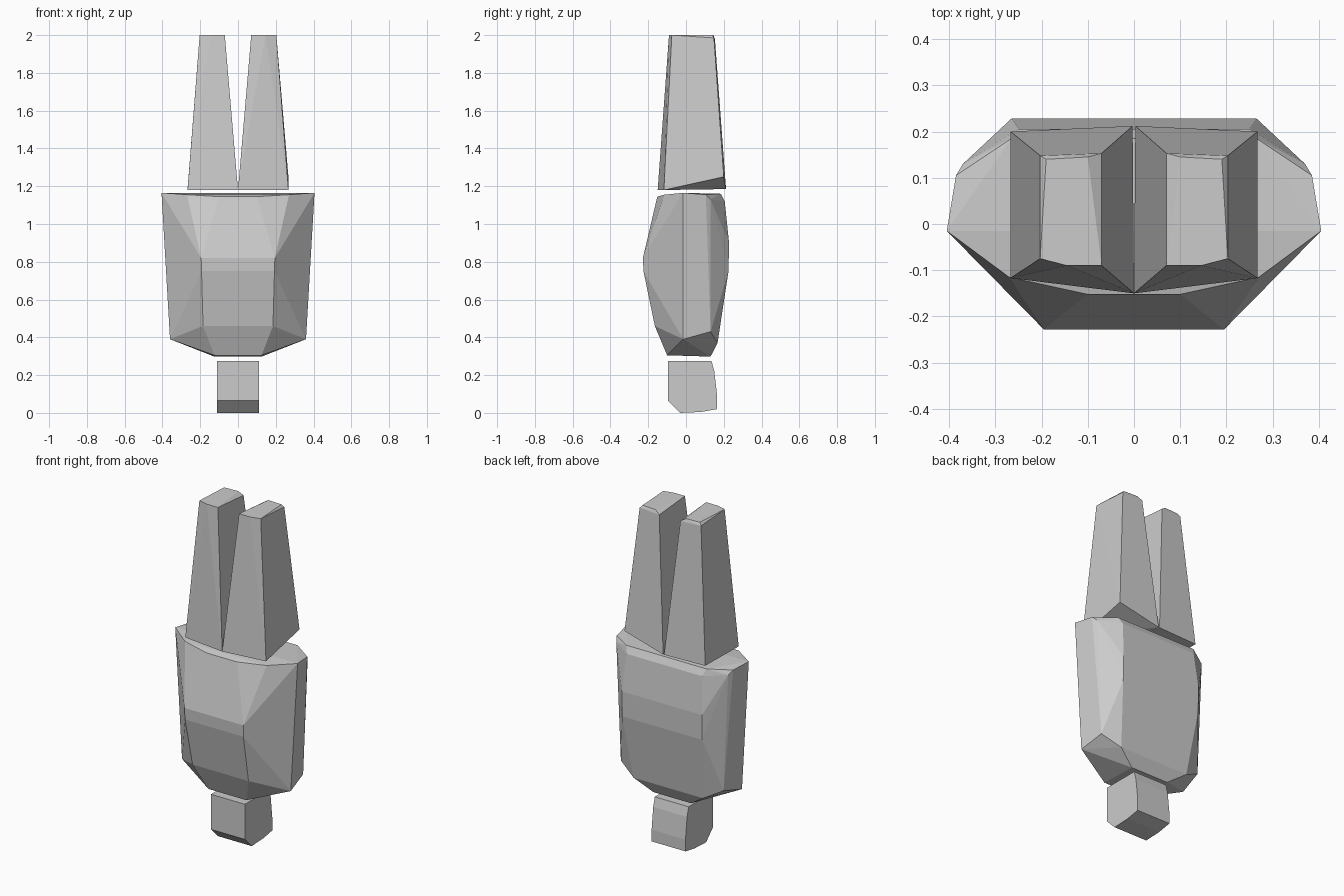
import bpy, bmesh

if "Cube" in bpy.data.objects:
    bpy.data.objects.remove(bpy.data.objects["Cube"])


def hull(name, points):
    """Flat-faced convex block wrapped around a few corner points."""
    bm = bmesh.new()
    for p in points:
        bm.verts.new(p)
    res = bmesh.ops.convex_hull(bm, input=bm.verts)
    loose = [v for v in bm.verts if not v.link_faces]
    bmesh.ops.delete(bm, geom=loose, context='VERTS')
    bmesh.ops.recalc_face_normals(bm, faces=bm.faces)
    bmesh.ops.dissolve_limit(bm, angle_limit=0.02, verts=bm.verts, edges=bm.edges)
    me = bpy.data.meshes.new(name)
    bm.to_mesh(me)
    bm.free()
    ob = bpy.data.objects.new(name, me)
    bpy.context.collection.objects.link(ob)
    return ob


def both(points):
    return [(s * x, y, z) for x, y, z in points for s in (-1, 1)]


# Lower block: side profile (y, z) extruded across x
profile = [(-.095, .275), (.135, .275), (.15, .22), (.165, .09),
           (.165, .02), (.08, .005), (-.03, 0), (-.095, .065)]
hull("lower_block", both([(.112, y, z) for y, z in profile]))

# Main body: faceted, symmetric across x
body = [
    # top rim
    (.405, -.015, 1.165), (.27, -.115, 1.155), (.1, -.152, 1.145),
    (.385, .105, 1.155), (.37, .13, 1.13), (.265, .185, 1.16), (.25, .205, 1.12),
    # front panel
    (.195, -.228, .82), (.193, -.225, .75), (.185, -.165, .46),
    # back panel
    (.265, .228, .9), (.265, .225, .75), (.23, .167, .37),
    # lower corners and base
    (.36, -.015, .39), (.34, .13, .43), (.125, -.1, .305), (.125, .13, .298),
]
hull("main_body", both(body))

# Upper prongs: tapered blocks; the right one is cut up at its outer back corner
for name, s, corner_z in (("left_prong", -1, 1.185), ("right_prong", 1, 1.25)):
    pts = [(.07, -.09, 2), (.145, -.09, 2), (.203, -.075, 2),
           (.203, .148, 1.985), (.07, .153, 1.98), (.1, .145, 2), (.19, .14, 2),
           (.0, -.15, 1.18), (.267, -.117, 1.18),
           (.267, .2, corner_z), (.003, .212, 1.185)]
    hull(name, [(s * x, y, z) for x, y, z in pts])
